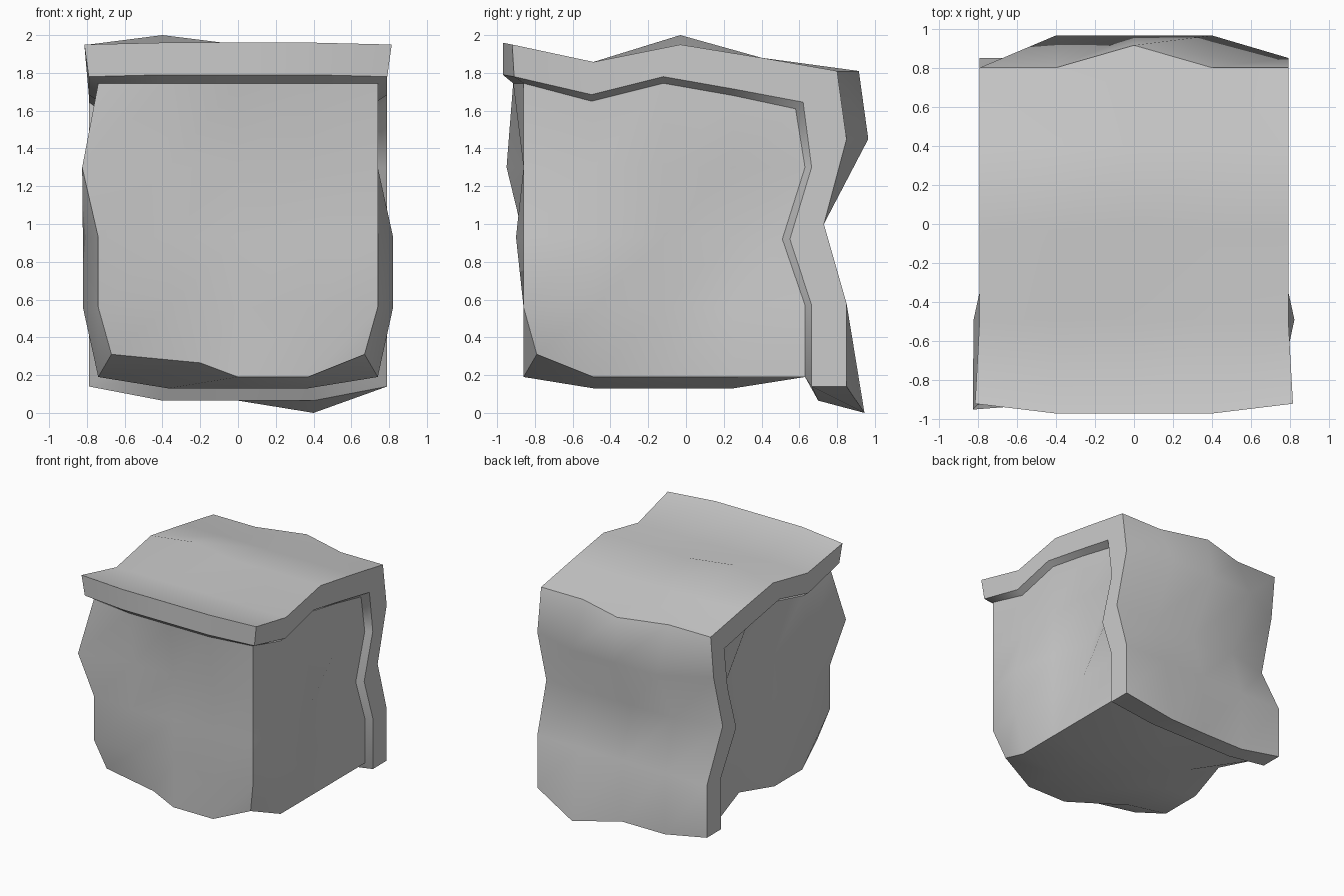
import bpy, bmesh
from math import radians

if "Cube" in bpy.data.objects:
    bpy.data.objects.remove(bpy.data.objects["Cube"])

N = 4

# Side profiles (y, z): along the top front to back, then down the back
INNER = [(-.86, 1.745), (-.5, 1.65), (-.12, 1.745), (.25, 1.68), (.58, 1.61),
         (.63, 1.3), (.51, .92), (.63, .57), (.63, .19)]
SKIRT = [(-.91, 1.78), (-.5, 1.685), (-.12, 1.78), (.25, 1.715), (.62, 1.645),
         (.665, 1.3), (.55, .92), (.665, .57), (.665, .14)]
OUTER = [(-.92, 1.95), (-.49, 1.858), (-.03, 1.95), (.4, 1.88), (.8, 1.81),
         (.85, 1.45), (.73, 1.0), (.85, .58), (.85, .14)]
CORE_X = [-.74, -.37, 0, .37, .74]
CORE_Y = [-.86, -.49, -.12, .25, .63]
CORE_Z = [.19, .56, .93, 1.3, 1.67]
COVER_X = [-.79, -.4, 0, .4, .79]

# Chipped corners, dents and swellings of the block, by grid index
CORE_MOVED = {(0, 0, 0): (-.67, -.79, .31), (4, 0, 0): (.67, -.79, .31),
              (1, 0, 0): (-.2, -.84, .265), (0, 3, 0): (-.67, .25, .26),
              (0, 0, 3): (-.825, -.95, 1.3), (1, 0, 2): (-.37, -.9, .93),
              (0, 3, 3): (-.61, .25, 1.3), (4, 3, 2): (.64, .25, .93)}


def back_dip(i, s):
    # the back is pinched in further on the left
    return -.09 if i == 0 and s in (5, 6) else 0


def core_pos(i, j, k):
    if (i, j, k) in CORE_MOVED:
        return CORE_MOVED[i, j, k]
    x, y, z = CORE_X[i], CORE_Y[j], CORE_Z[k]
    mid = 0 < i < N
    if k == N:
        y, z = INNER[j]
        if j == 0 and mid:
            y = -.915
    elif j == N:
        y, z = INNER[2 * N - k]
        y += back_dip(i, 2 * N - k)
    if k == 0 and mid and 0 < j < N:            # swollen underside
        z = .13
    if j == 1 and ((i == N and k in (1, 2)) or (i == 0 and k in (1, 2, 3))):
        x *= 1.11                               # swollen cheeks
    return x, y, z


def cover_pos(layer, i, j, k):
    path = SKIRT if layer == 1 else OUTER
    s = j if k == N else 2 * N - k
    x, (y, z) = COVER_X[i], path[s]
    y += back_dip(i, s)
    mid = 0 < i < N
    if s == 0:                                  # front lip
        if mid:
            y = -.97
            z += .01
        elif layer == 2:
            x *= 1.03
    if layer == 2:
        if (i, s) == (1, 2):                    # peak on top
            z = 2.0
        if (i, s) == (2, 4):                    # ridge at the back edge
            y = .915
        if s == 5 and mid:
            y = .965
        if (i, s) == (3, 8):
            y, z = .945, 0
    if s == 8 and mid and (layer, i) != (2, 3):  # hanging lower edge
        z = .065
        if layer == 1:
            y = .7
    return x, y, z


def pos(key):
    layer, i, j, k = key
    return core_pos(i, j, k) if layer == 0 else cover_pos(layer, i, j, k)


def cube_quads(axis, side):
    a, b = [n for n in range(3) if n != axis]
    for u in range(N):
        for v in range(N):
            quad = []
            for du, dv in ((0, 0), (1, 0), (1, 1), (0, 1)):
                p = [0, 0, 0]
                p[axis], p[a], p[b] = side, u + du, v + dv
                quad.append(tuple(p))
            # keep outward winding
            yield quad if (side == N) == (axis != 1) else quad[::-1]


def build(name, quads, angle):
    bm = bmesh.new()
    verts = {}
    for quad in quads:
        for key in quad:
            if key not in verts:
                verts[key] = bm.verts.new(pos(key))
        bm.faces.new([verts[key] for key in quad])
    mesh = bpy.data.meshes.new(name)
    bm.to_mesh(mesh)
    bm.free()
    obj = bpy.data.objects.new(name, mesh)
    bpy.context.collection.objects.link(obj)
    bpy.ops.object.select_all(action='DESELECT')
    obj.select_set(True)
    bpy.context.view_layer.objects.active = obj
    bpy.ops.object.shade_smooth_by_angle(angle=radians(angle))
    # the undercut edge of the rim stays crisp
    layers = [key[0] for key in verts]
    for e in obj.data.edges:
        if all(layers[v] == 1 for v in e.vertices):
            e.use_edge_sharp = True


# Block: front, both sides and underside
sides = [(0, 0), (0, N), (1, 0), (2, 0)]
build("stone_block",
      [[(0, *p) for p in q] for s in sides for q in cube_quads(*s)], 35)

# Cover: top and back sheet, plus the thick rim and its undercut
sheet = [q for s in ((2, N), (1, N)) for q in cube_quads(*s)]
edges = {(q[n], q[(n + 1) % 4]) for q in sheet for n in range(4)}
rim = [e for e in edges if (e[1], e[0]) not in edges]
faces = [[(2, *p) for p in q] for q in sheet]
for a, b in sorted(rim):
    for low in (0, 1):
        faces.append([(low, *a), (low, *b), (low + 1, *b), (low + 1, *a)])
build("draped_cover", faces, 60)
